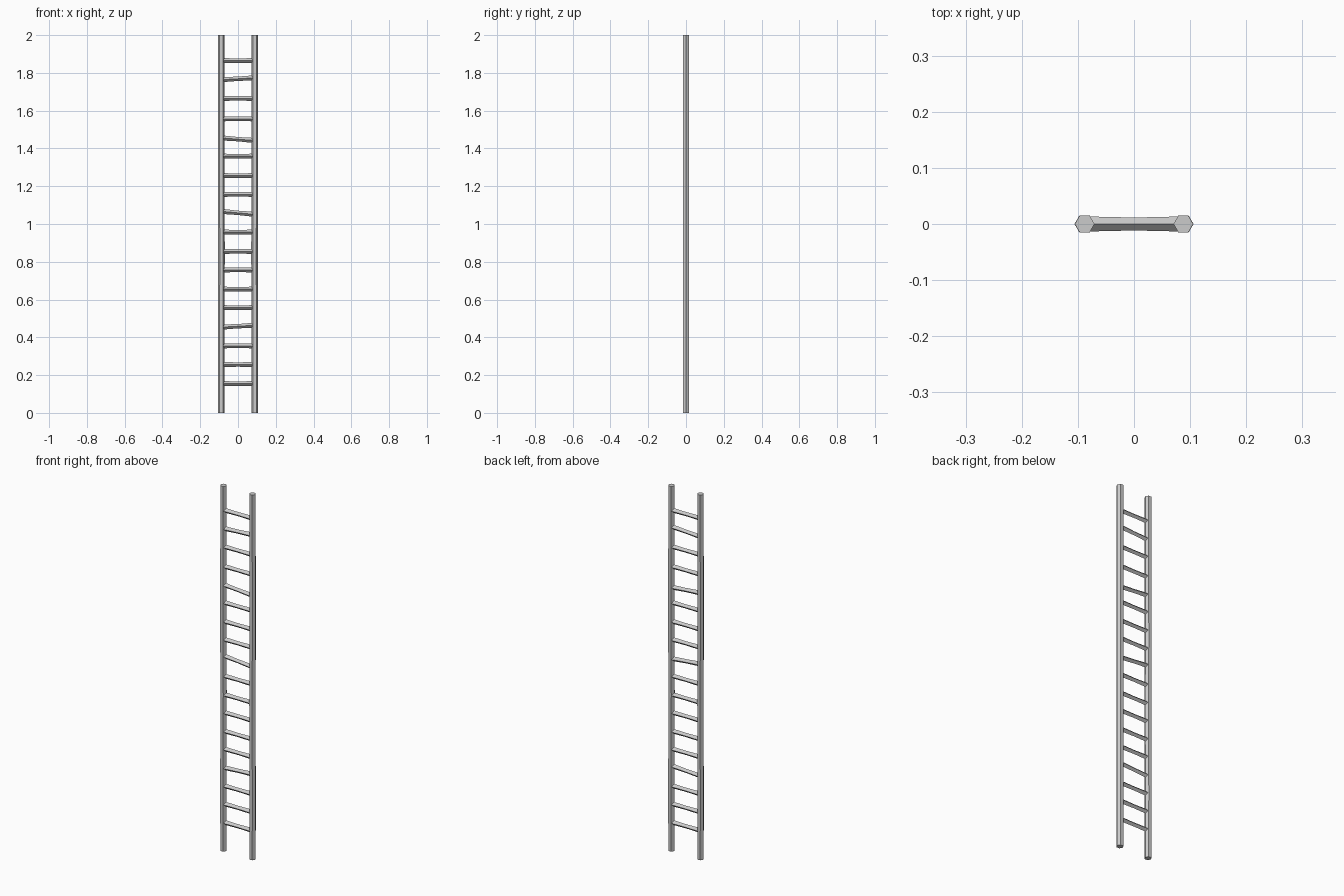
import bpy, bmesh, math
from mathutils import Vector

if "Cube" in bpy.data.objects:
    bpy.data.objects.remove(bpy.data.objects["Cube"])


def loft(name, rings, axes, sides, phase=0.0):
    """Skin a faceted bar through rings of (centre, radius)."""
    u, v = axes
    bm = bmesh.new()
    loops = []
    for centre, r in rings:
        loops.append([bm.verts.new(Vector(centre)
                      + u * r * math.cos(phase + 2 * math.pi * i / sides)
                      + v * r * math.sin(phase + 2 * math.pi * i / sides))
                      for i in range(sides)])
    for a, b in zip(loops, loops[1:]):
        for i in range(sides):
            j = (i + 1) % sides
            bm.faces.new((a[i], a[j], b[j], b[i]))
    bm.faces.new(loops[0])
    bm.faces.new(loops[-1])
    bmesh.ops.recalc_face_normals(bm, faces=bm.faces)
    mesh = bpy.data.meshes.new(name)
    bm.to_mesh(mesh)
    bm.free()
    obj = bpy.data.objects.new(name, mesh)
    bpy.context.collection.objects.link(obj)
    return obj


X, Y, Z = Vector((1, 0, 0)), Vector((0, 1, 0)), Vector((0, 0, 1))
RAIL_X = 0.088

# Two six-sided rails, very slightly uneven along their length
for side, label in ((-1, "left"), (1, "right")):
    rings = [((side * (RAIL_X + dx), 0, z), 0.0175)
             for z, dx in ((0, 0), (0.36, 0.0005), (0.86, -0.0005),
                           (1.18, 0.0005), (2, 0))]
    loft(label + "_rail", rings, (X, Y), 6)

# Four-sided rungs, slimmer in the middle, a few set crooked
heights = [0.155, 0.256, 0.355, 0.459, 0.557, 0.655, 0.757, 0.855, 0.957,
           1.059, 1.157, 1.256, 1.359, 1.449, 1.557, 1.665, 1.769, 1.865]
tilts = {3: 0.005, 9: -0.008, 13: -0.007, 16: 0.005}
for i, z in enumerate(heights):
    t = tilts.get(i, 0.0)
    rings = [((-RAIL_X, 0, z - t), 0.0135),
             ((0, 0, z), 0.0115),
             ((RAIL_X, 0, z + t), 0.0135)]
    loft(f"rung_{i + 1:02d}", rings, (Y, Z), 4)
